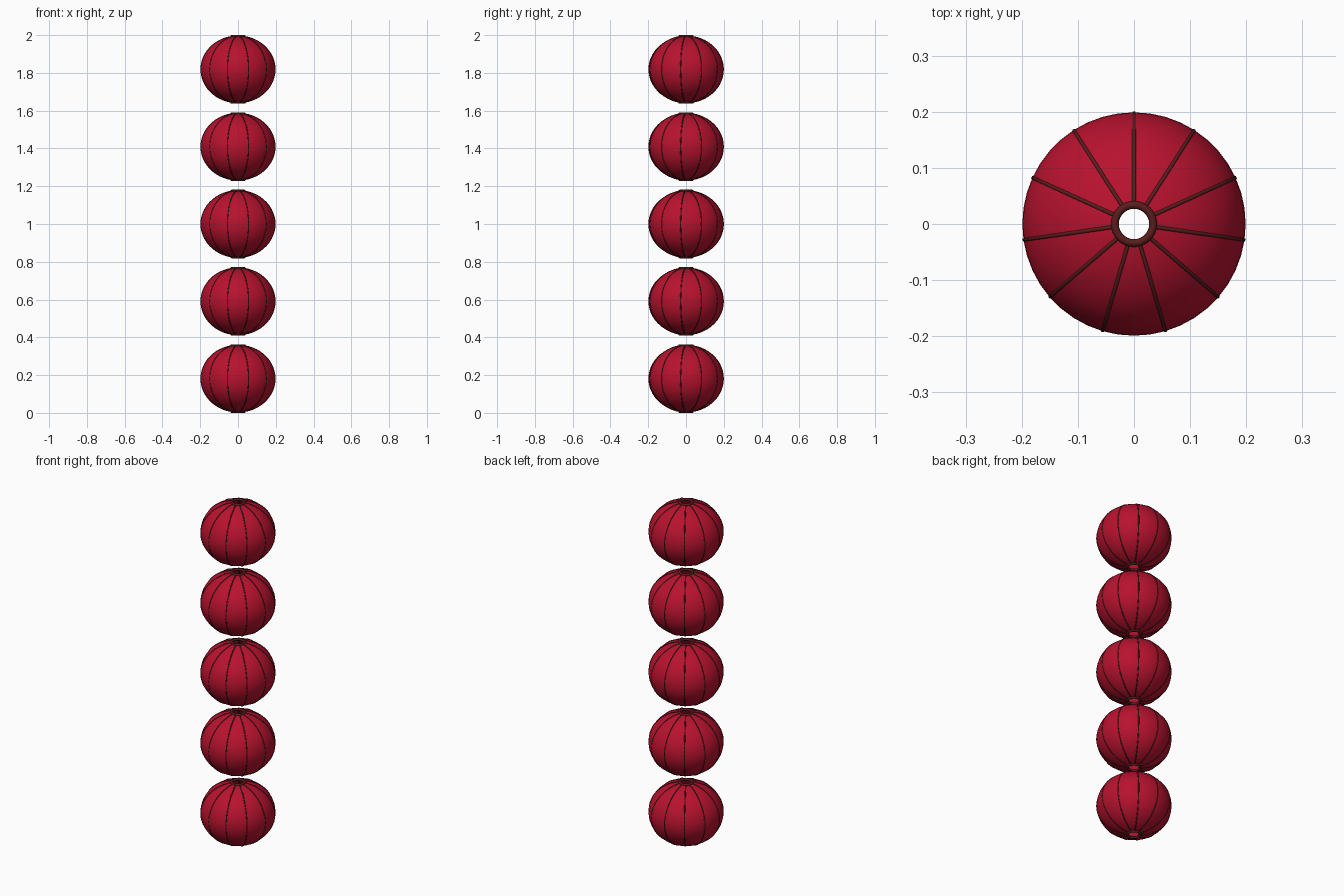
import bpy, bmesh
from math import sin, cos, pi, asin, sqrt

if "Cube" in bpy.data.objects:
    bpy.data.objects.remove(bpy.data.objects["Cube"])

LANTERNS, RIBS = 5, 11
R, RZ = 0.199, 0.177          # paper shell radii
RING_R, RING_T = 0.034, 0.007 # end ring radii
HALF = 0.1815                 # half height of one lantern
STEP = (2 - 2 * HALF) / (LANTERNS - 1)


def material(name, color):
    m = bpy.data.materials.new(name)
    m.diffuse_color = color
    m.use_nodes = True
    m.node_tree.nodes["Principled BSDF"].inputs["Base Color"].default_value = m.diffuse_color
    return m


red = material("red_paper", (0.48, 0.006, 0.028, 1))
dark = material("dark_red_frame", (0.10, 0.012, 0.012, 1))


def profile(rx, rz, n):
    """Half-ellipse (r, z), open at both ends at the ring radius."""
    a0 = asin(RING_R / rx)
    angles = [a0 + (pi - 2 * a0) * i / n for i in range(n + 1)]
    return [(rx * sin(a), rz * cos(a)) for a in angles]


def shell_mesh(segments=RIBS * 4):
    bm = bmesh.new()
    pts = [bm.verts.new((0, r, z)) for r, z in profile(R, RZ, 24)]
    edges = [bm.edges.new(p) for p in zip(pts, pts[1:])]
    bmesh.ops.spin(bm, geom=pts + edges, cent=(0, 0, 0), axis=(0, 0, 1),
                   angle=2 * pi, steps=segments, use_duplicate=False)
    bmesh.ops.remove_doubles(bm, verts=bm.verts, dist=1e-5)
    bmesh.ops.recalc_face_normals(bm, faces=bm.faces)
    for f in bm.faces:
        f.smooth = True
    me = bpy.data.meshes.new("paper_shell")
    bm.to_mesh(me)
    bm.free()
    me.materials.append(red)
    return me


def rib_curve():
    cu = bpy.data.curves.new("ribs", 'CURVE')
    cu.dimensions = '3D'
    cu.bevel_depth = 0.004
    cu.bevel_resolution = 1
    cu.use_fill_caps = True
    pts = profile(R - 0.002, RZ - 0.001, 24)
    for k in range(RIBS):
        a = pi / 2 + 2 * pi * k / RIBS
        sp = cu.splines.new('POLY')
        sp.points.add(len(pts) - 1)
        for p, (r, z) in zip(sp.points, pts):
            p.co = (r * cos(a), r * sin(a), z, 1)
    cu.materials.append(dark)
    return cu


def ring_mesh():
    bpy.ops.mesh.primitive_torus_add(major_radius=RING_R, minor_radius=RING_T,
                                     major_segments=32, minor_segments=12)
    ob = bpy.context.object
    bpy.ops.object.shade_smooth()
    me = ob.data
    bpy.data.objects.remove(ob)
    me.materials.append(dark)
    return me


def place(name, data, z):
    ob = bpy.data.objects.new(name, data)
    ob.location.z = z
    bpy.context.collection.objects.link(ob)
    return ob


shell, ring = shell_mesh(), ring_mesh()

# ribs turned into a shared mesh
tmp = place("rib_guide", rib_curve(), 0)
bpy.context.view_layer.update()
dg = bpy.context.evaluated_depsgraph_get()
ribs = bpy.data.meshes.new_from_object(tmp.evaluated_get(dg))
bpy.data.objects.remove(tmp)
for f in ribs.polygons:
    f.use_smooth = True

# string of lanterns
for i in range(LANTERNS):
    z = HALF + i * STEP
    place(f"lantern_shell_{i + 1}", shell, z)
    place(f"lantern_ribs_{i + 1}", ribs, z)
    place(f"top_ring_{i + 1}", ring, z + HALF - RING_T)
    place(f"bottom_ring_{i + 1}", ring, z - HALF + RING_T)
